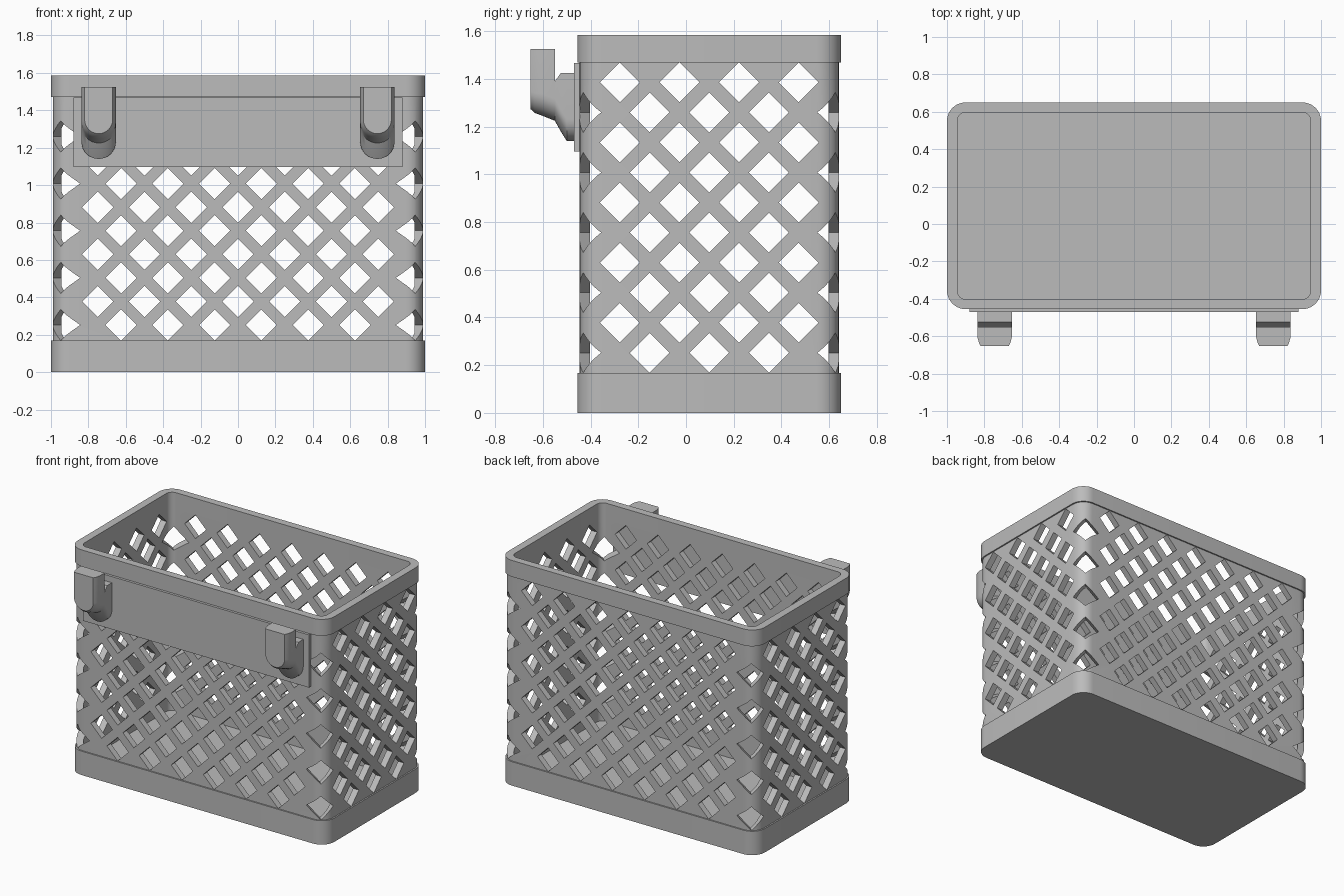
import bpy, bmesh, math
from mathutils import Matrix, Vector

if "Cube" in bpy.data.objects:
    bpy.data.objects.remove(bpy.data.objects["Cube"])

CY = 0.0975                      # basket centre in y
BASE, RIM, TOP = 0.168, 1.47, 1.585
ROW0, DZ, STEP, HALF = 0.252, 0.126, 0.25, 0.0835

grey = bpy.data.materials.new("grey plastic")
grey.diffuse_color = (0.5, 0.5, 0.5, 1)
grey.use_nodes = True
grey.node_tree.nodes["Principled BSDF"].inputs["Base Color"].default_value = grey.diffuse_color


def finish(name, bm):
    bmesh.ops.remove_doubles(bm, verts=bm.verts, dist=1e-5)
    bmesh.ops.recalc_face_normals(bm, faces=bm.faces)
    me = bpy.data.meshes.new(name)
    bm.to_mesh(me)
    bm.free()
    me.materials.append(grey)
    ob = bpy.data.objects.new(name, me)
    bpy.context.collection.objects.link(ob)
    return ob


def smooth(ob):
    bpy.ops.object.select_all(action='DESELECT')
    ob.select_set(True)
    bpy.context.view_layer.objects.active = ob
    bpy.ops.object.shade_smooth_by_angle(angle=math.radians(30))


def loft(name, loops, caps=False):
    """Bridge equal-length point loops; close into a ring or cap the ends."""
    bm = bmesh.new()
    vs = [[bm.verts.new(p) for p in lp] for lp in loops]
    n = len(vs[0])
    pairs = list(zip(vs, vs[1:])) + ([] if caps else [(vs[-1], vs[0])])
    for a, b in pairs:
        for i in range(n):
            j = (i + 1) % n
            bm.faces.new((a[i], a[j], b[j], b[i]))
    if caps:
        bm.faces.new(vs[0])
        bm.faces.new(vs[-1])
    return finish(name, bm)


def rounded(hx, hy, r, z, seg=10):
    pts = []
    for k, (sx, sy) in enumerate([(1, 1), (-1, 1), (-1, -1), (1, -1)]):
        for i in range(seg + 1):
            a = math.pi / 2 * (k + i / seg)
            pts.append((sx * (hx - r) + r * math.cos(a),
                        CY + sy * (hy - r) + r * math.sin(a), z))
    return pts


def outer(z): return rounded(1.0, 0.5525, 0.1, z)
def shell(z): return rounded(0.99, 0.543, 0.092, z)
def inner(z): return rounded(0.945, 0.4995, 0.045, z)


# Solid base tray, top rim and lattice wall
smooth(loft("base_tray", [outer(0), outer(BASE), inner(BASE), inner(0.05)], caps=True))
smooth(loft("top_rim", [outer(RIM), outer(TOP), inner(TOP), inner(RIM)]))
wall = loft("lattice_wall", [shell(BASE), shell(RIM), inner(RIM), inner(BASE)])


def cutter(name, bars):
    """Diamond-section bars: (centre, length, angle about z); angle 0 runs along y."""
    bm = bmesh.new()
    for c, length, ang in bars:
        m = (Matrix.Translation(Vector(c)) @ Matrix.Rotation(ang, 4, 'Z')
             @ Matrix.Diagonal((1, length, 1, 1)) @ Matrix.Rotation(math.pi / 4, 4, 'Y')
             @ Matrix.Diagonal((HALF * math.sqrt(2), 1, HALF * math.sqrt(2), 1)))
        bmesh.ops.create_cube(bm, size=1, matrix=m)
    ob = finish(name, bm)
    ob.hide_render = True
    return ob


# Staggered diamond holes through front/back, sides and corners
along_y, along_x, corner = [], [], []
for row in range(10):
    z = ROW0 + DZ * row
    nx, ny = (7, 4) if row % 2 else (6, 3)
    along_y += [(((i - (nx - 1) / 2) * STEP, CY, z), 1.6, 0) for i in range(nx)]
    along_x += [((0, CY + (i - (ny - 1) / 2) * STEP, z), 2.6, math.pi / 2) for i in range(ny)]
    if row % 2 == 0:
        corner += [((sx * 0.92, CY + sy * 0.501, z), 0.36, -sx * sy * math.pi / 4)
                   for sx in (-1, 1) for sy in (-1, 1)]

cutters = [cutter("cutter_front", along_y), cutter("cutter_side", along_x),
           cutter("cutter_corner", corner)]
for c in cutters:
    mod = wall.modifiers.new(c.name, 'BOOLEAN')
    mod.operation, mod.solver, mod.object = 'DIFFERENCE', 'EXACT', c
dg = bpy.context.evaluated_depsgraph_get()
cut = bpy.data.meshes.new_from_object(wall.evaluated_get(dg))
wall.modifiers.clear()
wall.data = cut
for c in cutters:
    bpy.data.objects.remove(c)
smooth(wall)

# Mounting plate across the upper front
bm = bmesh.new()
bmesh.ops.create_cube(bm, size=1, matrix=Matrix.Translation((0, -0.457, 1.2825))
                      @ Matrix.Diagonal((1.76, 0.025, 0.371, 1)))
finish("mounting_plate", bm)


# Hooks: U-shaped sections lofted from the upright tip back to the plate
def u_section(x, y, hw, top, bottom, seg=16):
    pts = [(x + hw, y, top), (x - hw, y, top)]
    for i in range(seg + 1):
        a = math.pi * (1 + i / seg)
        pts.append((x + hw * math.cos(a), y, bottom + hw + hw * math.sin(a)))
    return pts


SECTIONS = [(-0.653, 0.075, 1.525, 1.275), (-0.635, 0.084, 1.525, 1.258),
            (-0.605, 0.092, 1.525, 1.247), (-0.55, 0.092, 1.525, 1.225),
            (-0.55, 0.092, 1.39, 1.225), (-0.525, 0.092, 1.425, 1.18),
            (-0.5, 0.092, 1.425, 1.14), (-0.465, 0.092, 1.425, 1.14)]
for side, name in ((-1, "left_hook"), (1, "right_hook")):
    smooth(loft(name, [u_section(side * 0.745, *s) for s in SECTIONS], caps=True))
